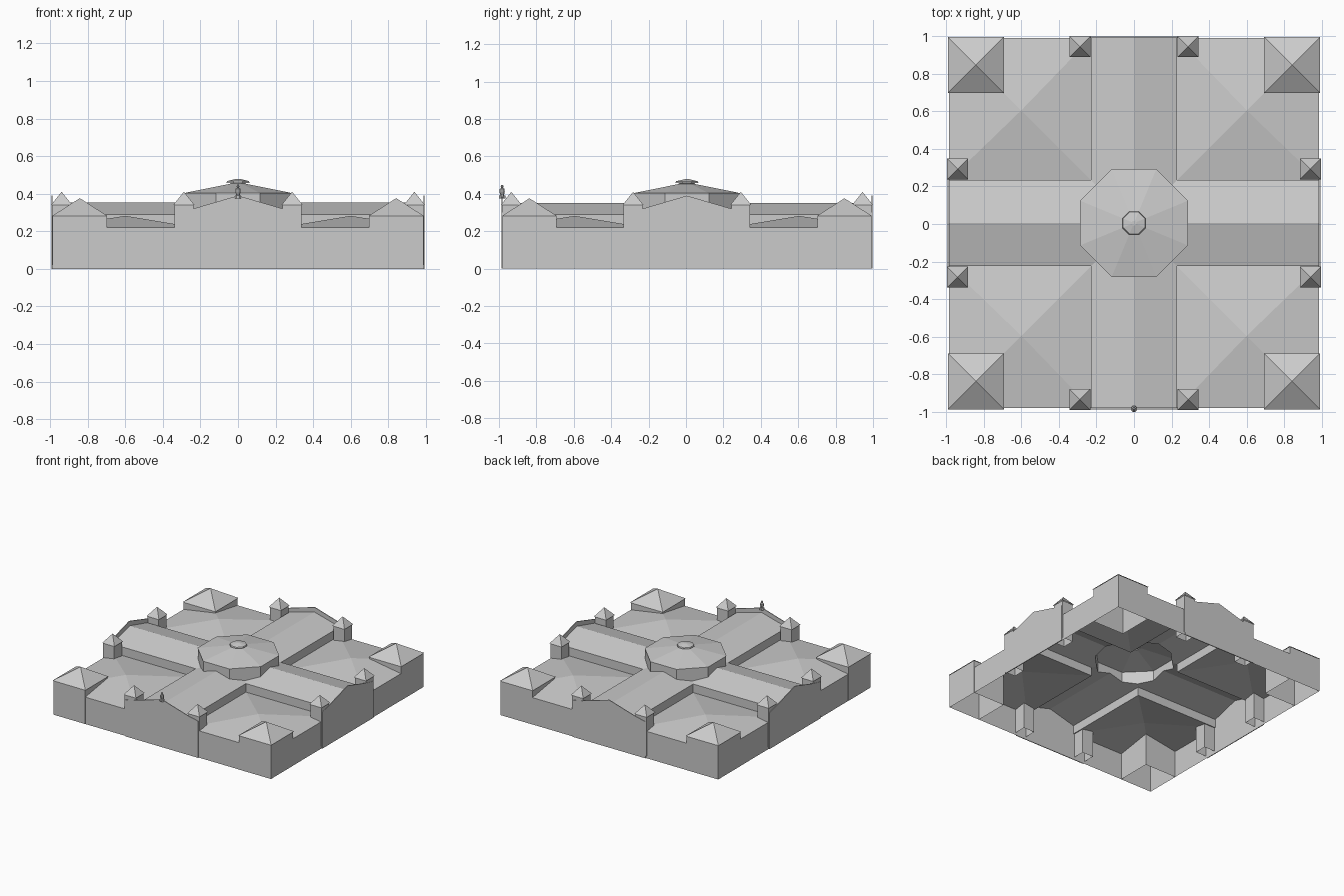
import bpy, bmesh, math
from mathutils import Vector, Matrix

if "Cube" in bpy.data.objects:
    bpy.data.objects.remove(bpy.data.objects["Cube"], do_unlink=True)

stone = bpy.data.materials.new("light_grey")
stone.use_nodes = True
stone.diffuse_color = (0.6, 0.6, 0.6, 1)
stone.node_tree.nodes["Principled BSDF"].inputs["Base Color"].default_value = (0.6, 0.6, 0.6, 1)

CENTRE = Vector((0, 0.005, 0))
WALL = 0.985       # half width of the square plan
NAVE = 0.228       # half width of the crossing halls
OCT = 0.285        # half width of the central octagon
RIDGE, EAVE, LOW = 0.352, 0.29, 0.22


def make(name, verts, faces, turn=0, closed=False):
    """Mesh object, turned by quarter turns about the plan centre."""
    rot = Matrix.Rotation(turn * math.pi / 2, 3, "Z")
    me = bpy.data.meshes.new(name)
    me.from_pydata([rot @ Vector(v) + CENTRE for v in verts], [], faces)
    bm = bmesh.new()
    bm.from_mesh(me)
    bm.normal_update()
    if closed:
        bmesh.ops.recalc_face_normals(bm, faces=bm.faces)
    else:
        # open shells: roofs face up, walls face away from the middle
        mid = sum((v.co for v in bm.verts), Vector()) / len(bm.verts)
        for f in bm.faces:
            n = f.normal
            side = n.z if abs(n.z) > 0.01 else n.dot(f.calc_center_median() - mid)
            if side < 0:
                f.normal_flip()
    bm.to_mesh(me)
    bm.free()
    me.materials.append(stone)
    ob = bpy.data.objects.new(name, me)
    bpy.context.collection.objects.link(ob)
    return ob


def square(x, y, h, z):
    return [(x - h, y - h, z), (x + h, y - h, z), (x + h, y + h, z), (x - h, y + h, z)]


def ring(r, z, n=8):
    """Octagon with flat sides facing the axes; r is the half width."""
    k = r / math.cos(math.pi / n)
    angles = [(i + 0.5) * 2 * math.pi / n for i in range(n)]
    return [(k * math.cos(a), k * math.sin(a), z) for a in angles]


def loft(rings, cap=False, foot=False):
    """Join equal rings of points with quads."""
    n = len(rings[0])
    verts = [p for r in rings for p in r]
    faces = [(j * n + i, j * n + (i + 1) % n, (j + 1) * n + (i + 1) % n, (j + 1) * n + i)
             for j in range(len(rings) - 1) for i in range(n)]
    if cap:
        faces.append(tuple(range(len(verts) - n, len(verts))))
    if foot:
        faces.append(tuple(reversed(range(n))))
    return verts, faces


def pyramid(base, tip):
    n = len(base)
    return base + [tip], [(i, (i + 1) % n, n) for i in range(n)]


def tower(name, x, y, half, overhang, z0, eave, peak, turn):
    make(name + "_walls", *loft([square(x, y, half, z0), square(x, y, half, eave)]), turn)
    make(name + "_roof", *pyramid(square(x, y, half + overhang, eave), (x, y, peak)), turn)


def hall_height(x, y):
    """Height of the crossing hall roofs above a point."""
    return RIDGE - (RIDGE - EAVE) / NAVE * min(abs(x), abs(y))


# Outer wall
make("outer_wall", *loft([square(0, 0, WALL, 0), square(0, 0, WALL, LOW)]))

for turn in range(4):
    # Low hipped roof over each quarter
    mid = (WALL + NAVE) / 2
    make("quarter_roof", *pyramid(square(mid, mid, mid - NAVE, LOW), (0.6, 0.6, 0.282)), turn)

    # Corner pavilion and the pair of turrets beside each gable
    tower("corner_pavilion", 0.842, 0.842, 0.144, 0.005, 0, 0.28, 0.376, turn)
    for side in (-1, 1):
        tower("gable_turret", side * 0.288, 0.939, 0.05, 0.006, 0.02, 0.34, 0.41, turn)

    # Hall arm: two roof slopes, trimmed to the octagon, and two side walls
    q = OCT / math.sqrt(2)
    o = OCT * math.tan(math.pi / 8)
    for side in (-1, 1):
        plan = [(0, OCT), (o, OCT), (q, q), (NAVE, NAVE), (NAVE, WALL), (0, WALL)]
        slope = [(side * x, y, RIDGE - (RIDGE - EAVE) * x / NAVE) for x, y in plan]
        make("hall_roof", slope, [tuple(range(6))], turn)
        x = side * NAVE
        wall = [(x, NAVE, LOW), (x, WALL, LOW), (x, WALL, EAVE), (x, NAVE, EAVE)]
        order = (0, 1, 2, 3) if side < 0 else (3, 2, 1, 0)
        ob = make("hall_wall", wall, [order], turn)

    # Gabled facade plate
    outline = [(-0.33, 0), (0.33, 0), (0.33, 0.3), (0.245, 0.318), (0, 0.39),
               (-0.245, 0.318), (-0.33, 0.3)]
    plate = [[(x, y, z) for x, z in outline] for y in (WALL + 0.001, WALL + 0.007)]
    make("gable_facade", *loft(plate, True, True), turn, closed=True)

# Central octagon: walls rest on the hall roofs
corners = ring(OCT, 0)
outline = []
for i, a in enumerate(corners):
    b = corners[(i + 1) % 8]
    outline += [a, tuple((Vector(a) + Vector(b)) / 2)]
make("octagon_walls", *loft([[(x, y, hall_height(x, y)) for x, y, z in outline],
                            [(x, y, 0.403) for x, y, z in outline]]))
make("octagon_roof", *loft([ring(OCT + 0.002, 0.403), ring(0.04, 0.453)]))

# Lantern on the octagon
make("lantern_drum", *loft([ring(0.04, 0.45), ring(0.04, 0.458)]))
make("lantern_cap", *loft([ring(0.04, 0.456), ring(0.062, 0.458), ring(0.058, 0.467),
                           ring(0.012, 0.478)], True, True), closed=True)

# Small statue on the front gable
profile = [(0.017, 0.375), (0.017, 0.39), (0.01, 0.392), (0.014, 0.41), (0.013, 0.426),
           (0.005, 0.431), (0.008, 0.438), (0.004, 0.448)]
statue = [[(x, y - 0.988, z) for x, y, z in ring(r, z)] for r, z in profile]
make("gable_statue", *loft(statue, True, True), closed=True)
